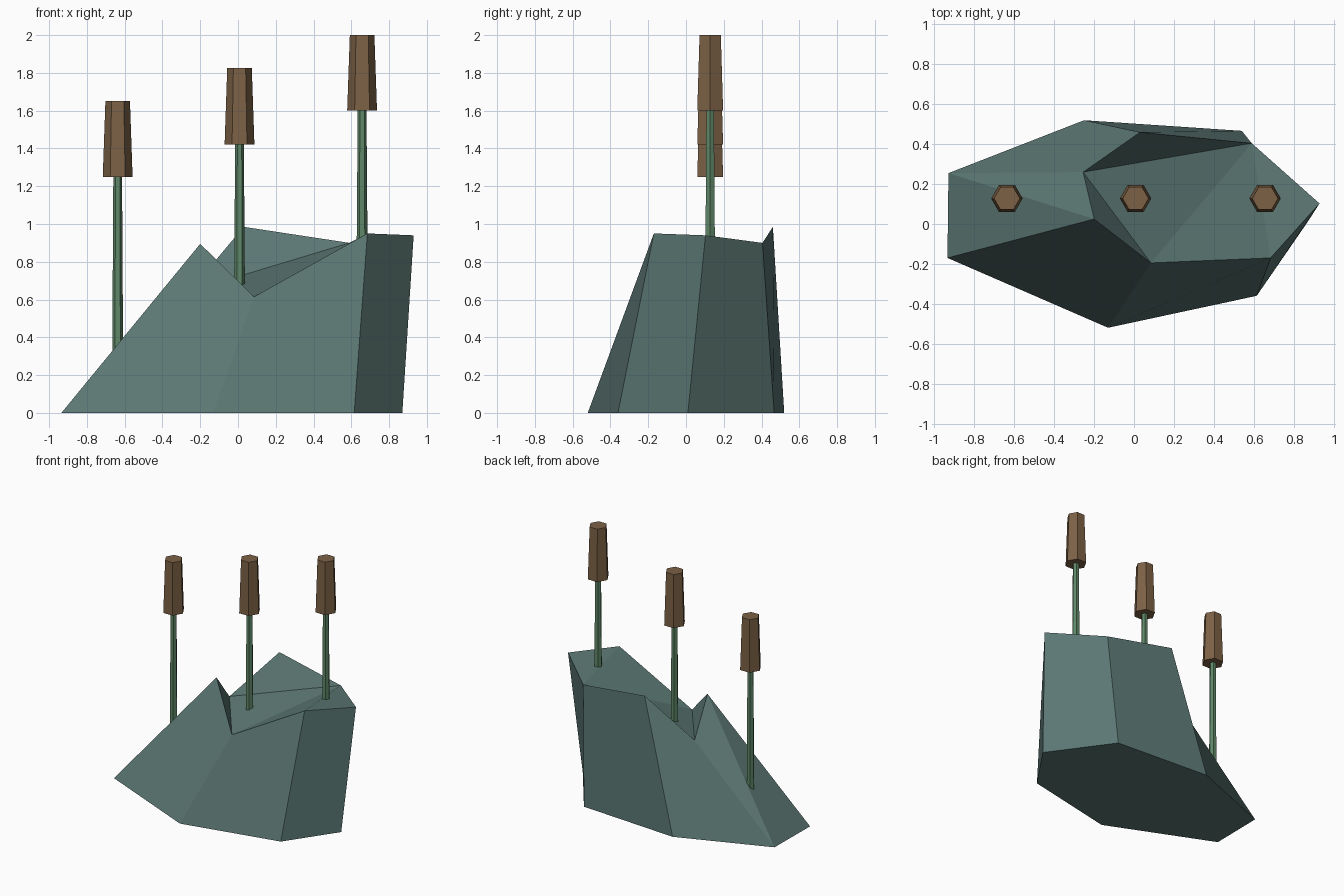
import bpy, bmesh, math

if "Cube" in bpy.data.objects:
    bpy.data.objects.remove(bpy.data.objects["Cube"])


def material(name, rgb):
    m = bpy.data.materials.new(name)
    m.diffuse_color = (*rgb, 1)
    m.use_nodes = True
    m.node_tree.nodes["Principled BSDF"].inputs["Base Color"].default_value = m.diffuse_color
    return m


ROCK = material("slate green", (0.105, 0.185, 0.172))
STEM = material("reed green", (0.115, 0.245, 0.140))
HEAD = material("seed brown", (0.200, 0.120, 0.060))


def add_object(name, verts, faces, mat):
    mesh = bpy.data.meshes.new(name)
    mesh.from_pydata(verts, [], faces)
    bm = bmesh.new()
    bm.from_mesh(mesh)
    bmesh.ops.recalc_face_normals(bm, faces=bm.faces)
    bm.to_mesh(mesh)
    bm.free()
    mesh.materials.append(mat)
    ob = bpy.data.objects.new(name, mesh)
    bpy.context.collection.objects.link(ob)
    return ob


def hex_prism(name, x, y, z0, z1, r0, r1, mat):
    """Tapered six-sided post with corners pointing along x."""
    verts = [(x + r * math.cos(i * math.pi / 3), y + r * math.sin(i * math.pi / 3), z)
             for z, r in ((z0, r0), (z1, r1)) for i in range(6)]
    faces = [(i, (i + 1) % 6, 6 + (i + 1) % 6, 6 + i) for i in range(6)]
    faces += [tuple(range(5, -1, -1)), tuple(range(6, 12))]
    return add_object(name, verts, faces, mat)


# Rock: seven-sided base outline, then its leaning crown
base = [(-0.935, -0.17), (-0.13, -0.52), (0.615, -0.36), (0.87, 0.01),
        (0.54, 0.467), (-0.25, 0.52), (-0.93, 0.255)]
crown = [(-0.20, 0.025, 0.895), (0.085, -0.195, 0.615), (0.685, -0.17, 0.95),
         (0.93, 0.103, 0.94), (0.59, 0.405, 0.90), (0.03, 0.46, 0.985),
         (-0.255, 0.26, 0.645)]
verts = [(x, y, 0) for x, y in base] + crown
faces = [tuple(range(6, -1, -1))]                               # underside
faces += [(i, i + 1, i + 8, i + 7) for i in range(6)]           # side walls
faces += [(6, 0, 7), (6, 7, 13)]                                # left slope
faces += [(13, 7, 8), (13, 8, 11), (13, 11, 12), (8, 9, 11), (9, 10, 11)]  # notched top
add_object("rock", verts, faces, ROCK)

# Three reeds: x, buried foot, head bottom, head top
reeds = [(-0.637, 0.27, 1.25, 1.65), (0.008, 0.60, 1.42, 1.825), (0.657, 0.85, 1.60, 2.0)]
for n, (x, foot, low, top) in enumerate(reeds, 1):
    hex_prism(f"reed_stem_{n}", x, 0.128, foot, low + 0.02, 0.029, 0.023, STEM)
    hex_prism(f"reed_head_{n}", x, 0.128, low, top, 0.079, 0.065, HEAD)
